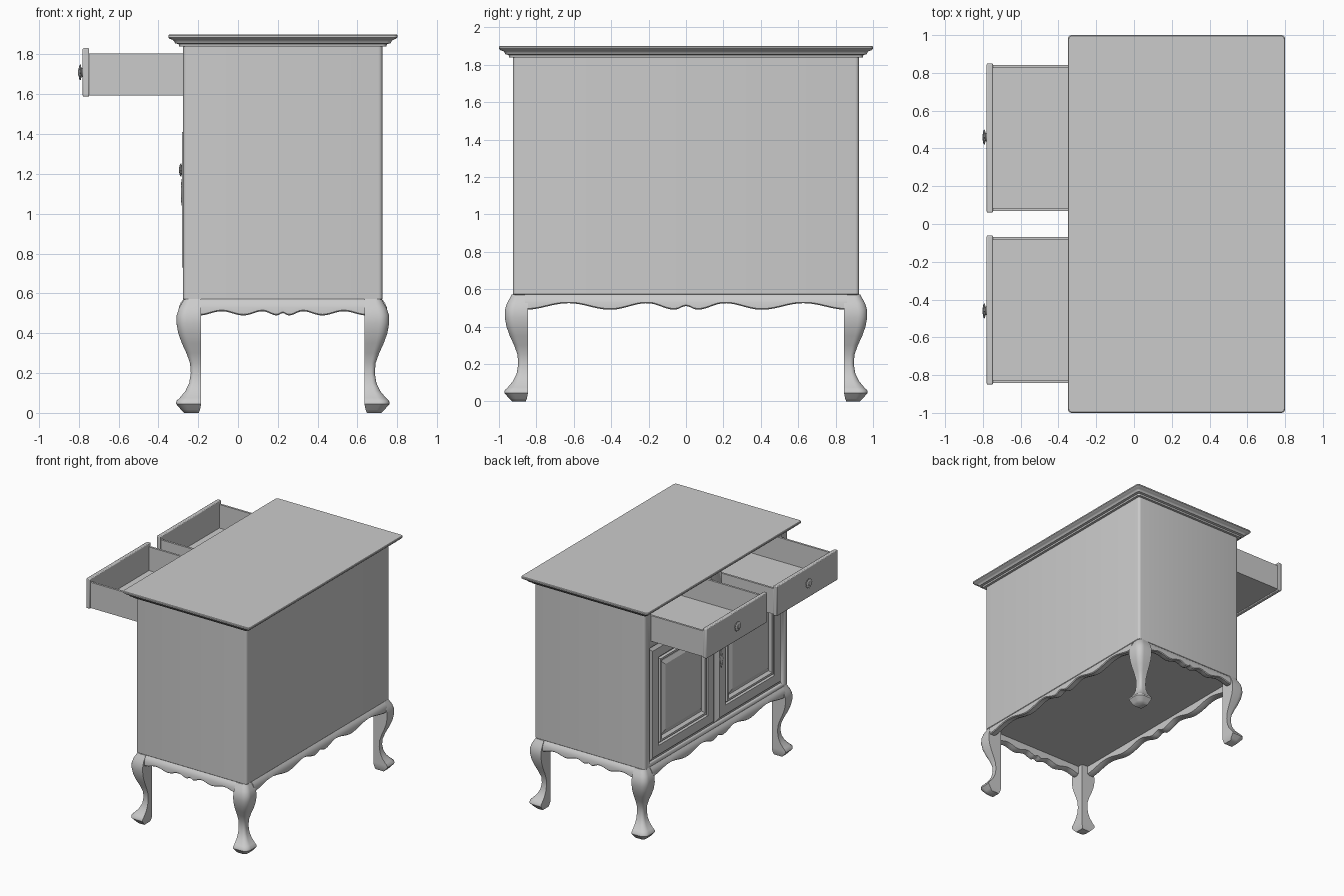
import bpy, bmesh, math
from mathutils import Vector

if "Cube" in bpy.data.objects:
    bpy.data.objects.remove(bpy.data.objects["Cube"])

CX = 0.225  # cabinet centre in x (open drawers reach to -x)


def loft(name, rings, smooth=30):
    """Skin closed rings of points and cap both ends."""
    bm = bmesh.new()
    vr = [[bm.verts.new(p) for p in r] for r in rings]
    n = len(vr[0])
    for a, b in zip(vr, vr[1:]):
        for i in range(n):
            j = (i + 1) % n
            bm.faces.new((a[i], a[j], b[j], b[i]))
    bm.faces.new(vr[0])
    bm.faces.new(vr[-1])
    bmesh.ops.recalc_face_normals(bm, faces=bm.faces)
    me = bpy.data.meshes.new(name)
    bm.to_mesh(me)
    bm.free()
    ob = bpy.data.objects.new(name, me)
    bpy.context.collection.objects.link(ob)
    bpy.ops.object.select_all(action='DESELECT')
    bpy.context.view_layer.objects.active = ob
    ob.select_set(True)
    bpy.ops.object.shade_smooth_by_angle(angle=math.radians(smooth))
    return ob


def box(name, x0, x1, y0, y1, z0, z1, bevel=0):
    ob = loft(name, [[(x0, y0, z), (x1, y0, z), (x1, y1, z), (x0, y1, z)] for z in (z0, z1)])
    if bevel:
        m = ob.modifiers.new("bevel", 'BEVEL')
        m.width, m.segments = bevel, 2
    return ob


def rounded_rect(hx, hy, r, z):
    pts = []
    for k, (sx, sy) in enumerate([(1, 1), (-1, 1), (-1, -1), (1, -1)]):
        for i in range(5):
            a = math.pi / 2 * (k + i / 4)
            pts.append((CX + sx * (hx - r) + r * math.cos(a), sy * (hy - r) + r * math.sin(a), z))
    return pts


def cut(target, *bounds):
    c = box("cutter", *bounds)
    c.hide_render = True
    m = target.modifiers.new("cut", 'BOOLEAN')
    m.object, m.solver = c, 'EXACT'
    bpy.context.view_layer.objects.active = target
    bpy.ops.object.modifier_apply(modifier=m.name)
    bpy.data.objects.remove(c)


# Carcass with rounded corners and openings for drawers and doors
body = loft("cabinet_body", [rounded_rect(.5 - i, .925 - i, .02, z)
                             for i, z in [(.008, .565), (0, .573), (0, 1.845)]])
for s in (-1, 1):
    y0, y1 = sorted((s * .067, s * .843))
    cut(body, -.4, .62, y0, y1, 1.592, 1.826)
cut(body, -.4, -.245, -.865, .865, .595, 1.545)

# Stepped moulded top
loft("table_top", [rounded_rect(.575 - i, 1 - i, .02, z) for i, z in
                   [(.055, 1.84), (.052, 1.852), (.034, 1.856), (.028, 1.868), (.022, 1.873),
                    (.008, 1.878), (0, 1.886), (0, 1.896), (.004, 1.9)]])


def knob(name, x, y, z, r, depth):
    """Fluted rosette knob pointing to -x."""
    rings = []
    for rr, d, flute in [(.6, 0, 0), (.5, .25, 0), (.95, .4, .06), (1, .6, .08),
                         (.75, .8, .1), (.45, .88, .06), (.4, .96, 0), (.15, 1, 0)]:
        ring = []
        for i in range(48):
            a = math.tau * i / 48
            q = r * rr * (1 - flute + flute * math.cos(12 * a))
            ring.append((x - d * depth, y + q * math.cos(a), z + q * math.sin(a)))
        rings.append(ring)
    loft(name, rings, 40)


# Open drawers: front, sides, back, floor and knob
for s, side in ((1, "left"), (-1, "right")):
    def span(a, b):
        return sorted((s * a, s * b))
    n = side + "_drawer_"
    box(n + "front", -.78, -.747, *span(.06, .85), 1.588, 1.832, .006)
    box(n + "outer_side", -.75, .15, *span(.825, .842), 1.595, 1.805)
    box(n + "inner_side", -.75, .15, *span(.068, .085), 1.595, 1.805)
    box(n + "back", .13, .15, *span(.085, .825), 1.595, 1.805)
    box(n + "floor", -.75, .13, *span(.085, .825), 1.595, 1.612)
    knob(n + "knob", -.78, s * .46, 1.71, .04, .023)


# Doors: nested rectangular mouldings around a raised panel
def door(name, y0, y1, z0, z1):
    rings = [[(x, y0 + i, z0 + i), (x, y1 - i, z0 + i), (x, y1 - i, z1 - i), (x, y0 + i, z1 - i)]
             for i, x in [(0, -.24), (0, -.252), (.03, -.272), (.035, -.277), (.11, -.277),
                          (.118, -.262), (.126, -.262), (.132, -.28), (.148, -.28),
                          (.165, -.258), (.175, -.258), (.205, -.274)]]
    loft(name, rings, 20)


for s, side in ((1, "left"), (-1, "right")):
    y0, y1 = sorted((s * .003, s * .862))
    door(side + "_door", y0, y1, .598, 1.542)
    knob(side + "_door_knob", -.275, s * .06, 1.22, .033, .022)

# Keyhole plate below the right door knob
plate = [(.0, .07), (.012, .05), (.01, .03), (.022, .005), (.02, -.02), (.01, -.04), (.012, -.055), (0, -.075)]
outline = plate + [(-a, b) for a, b in plate[-2:0:-1]]
loft("keyhole_plate", [[(x, -.06 + a * k, 1.11 + b * k) for a, b in outline]
                       for x, k in [(-.275, 1), (-.282, .95), (-.285, .7)]])

# Cabriole legs: (height, width from the inner corner, inner setback)
LEG = [(0, .085, .012), (.015, .1, .006), (.045, .126, 0), (.06, .124, 0), (.075, .108, 0),
       (.11, .079, 0), (.15, .06, 0), (.2, .052, 0), (.25, .056, 0), (.3, .074, 0),
       (.35, .097, 0), (.4, .115, 0), (.45, .124, 0), (.49, .123, 0), (.525, .112, 0),
       (.55, .098, 0), (.572, .086, 0)]
for sx, fx in ((-1, "front"), (1, "back")):
    for sy, fy in ((1, "left"), (-1, "right")):
        rings = []
        for z, w, b in LEG:
            r = .4 * (w - b)
            loc = [(b, b), (w, b)]
            for i in range(7):
                a = math.pi / 2 * i / 6
                loc.append((w - r + r * math.cos(a), w - r + r * math.sin(a)))
            loc.append((b, w))
            rings.append([(CX + sx * (.41 + u), sy * (.845 + v), z) for u, v in loc])
        loft(f"{fx}_{fy}_leg", rings, 45)


# Scalloped aprons between the legs, bulging outward below the carcass
WAVE = [(0, .51), (.07, .49), (.24, .525), (.47, .49), (.73, .525), (1, .49)]


def wave(t):
    t = abs(t)
    for (a, za), (b, zb) in zip(WAVE, WAVE[1:]):
        if t <= b:
            f = (t - a) / (b - a)
            return za + (zb - za) * (.5 - .5 * math.cos(math.pi * f))
    return WAVE[-1][1]


def apron(name, half, out, place, amp):
    rings = []
    for i in range(81):
        t = i / 40 - 1
        zb = .488 + (wave(t) - .488) * amp
        sec = [(-.035, .572), (-.003, .572), (.012, .555), (.022, .53), (.022, zb + .006),
               (.016, zb), (-.012, zb), (-.035, zb + .01)]
        rings.append([place(t * half, out + d, z) for d, z in sec])
    loft(name, rings, 40)


for s, fx, fy in ((-1, "front", "right"), (1, "back", "left")):
    apron(fx + "_apron", .86, .5, lambda t, d, z: (CX + s * d, t, z), 1)
    apron(fy + "_side_apron", .42, .925, lambda t, d, z: (CX + t, s * d, z), .6)
